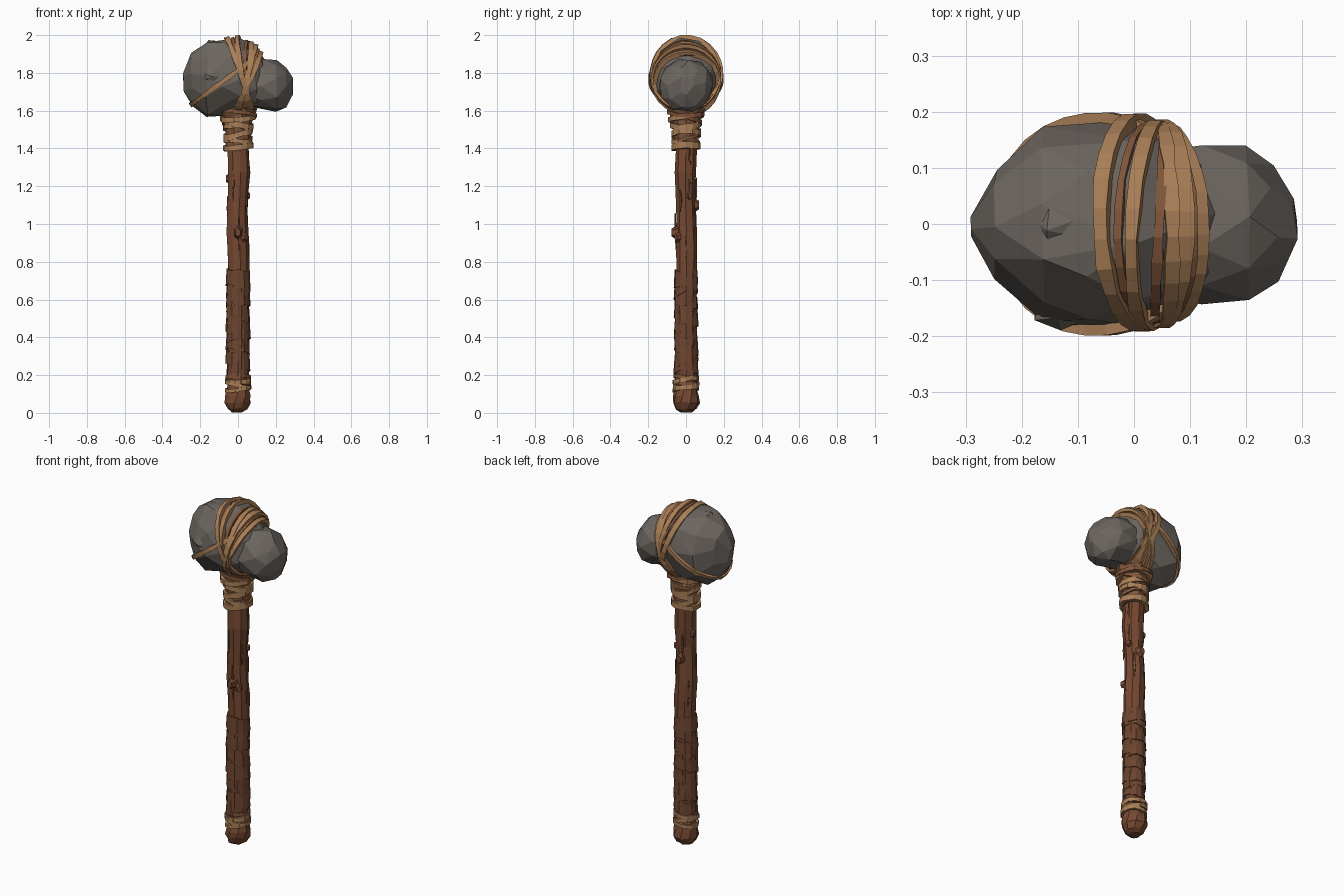
import bpy, bmesh, math, random
from mathutils import Vector
from mathutils.bvhtree import BVHTree

if "Cube" in bpy.data.objects:
    bpy.data.objects.remove(bpy.data.objects["Cube"])

random.seed(7)
TAU = math.tau


def material(name, rgb):
    m = bpy.data.materials.new(name)
    m.diffuse_color = (*rgb, 1)
    m.use_nodes = True
    m.node_tree.nodes["Principled BSDF"].inputs["Base Color"].default_value = m.diffuse_color
    return m


STONE = material("grey stone", (0.150, 0.132, 0.116))
WOOD = material("brown wood", (0.180, 0.066, 0.031))
LEATHER = material("dark leather", (0.150, 0.057, 0.028))
ROPE = material("tan hide strap", (0.400, 0.212, 0.095))
ROPE_DARK = material("dark hide strap", (0.215, 0.092, 0.042))


def jit(a):
    return random.uniform(-a, a)


def add_object(name, bm, mats):
    bmesh.ops.recalc_face_normals(bm, faces=bm.faces)
    me = bpy.data.meshes.new(name)
    bm.to_mesh(me)
    bm.free()
    for m in mats:
        me.materials.append(m)
    ob = bpy.data.objects.new(name, me)
    bpy.context.collection.objects.link(ob)
    return ob


def rock(name, rings, n, mat, jitter, flat=0.2):
    """Faceted hull of jittered rings (x, z, ry, rz) strung along x."""
    bm = bmesh.new()
    for i, (x, z, ry, rz) in enumerate(rings):
        for k in range(n):
            a = TAU * (k + 0.5 * (i % 2)) / n + jit(0.15)
            s = 1 - random.uniform(0, jitter)
            bm.verts.new((x + jit(0.008), math.cos(a) * ry * s, z + math.sin(a) * rz * s))
    r = bmesh.ops.convex_hull(bm, input=bm.verts)
    bmesh.ops.delete(bm, geom=[v for v in set(r["geom_interior"] + r["geom_unused"])
                               if isinstance(v, bmesh.types.BMVert)], context='VERTS')
    bmesh.ops.dissolve_limit(bm, angle_limit=flat, verts=bm.verts, edges=bm.edges)
    return add_object(name, bm, [mat])


def loft(name, rings, n, mat, jitter, twist=0.0):
    """Irregular upright tube through rings (z, radius, x, y)."""
    bm = bmesh.new()
    rows = []
    lobes = [1 + jit(0.06) for _ in range(n)]
    for i, (z, r, x, y) in enumerate(rings):
        row = []
        for k in range(n):
            a = TAU * k / n + twist * i
            s = r * lobes[k] * (1 + jit(jitter))
            row.append(bm.verts.new((x + math.cos(a) * s, y + math.sin(a) * s, z + jit(0.004))))
        rows.append(row)
    for a, b in zip(rows, rows[1:]):
        for k in range(n):
            bm.faces.new((a[k], a[(k + 1) % n], b[(k + 1) % n], b[k]))
    bm.faces.new(rows[0])
    bm.faces.new(rows[-1])
    return add_object(name, bm, [mat])


def strap(bm, pts, outs, sides, width, thick, mat, flare=0.0):
    """Closed flat band with a rectangular section."""
    rows = []
    for p, o, s in zip(pts, outs, sides):
        w = width * (1 + jit(0.18)) / 2
        rows.append([bm.verts.new(q) for q in (
            p - s * w - o * 0.012, p - s * w + o * (thick + flare),
            p + s * w + o * thick, p + s * w - o * 0.012)])
    for i, a in enumerate(rows):
        b = rows[(i + 1) % len(rows)]
        for k in range(4):
            f = bm.faces.new((a[k], a[(k + 1) % 4], b[(k + 1) % 4], b[k]))
            f.material_index = mat


def wrap(bm, z, r, tilt, direction, width, thick, mat=0, n=14, flare=0.0):
    """Tilted band around the handle."""
    pts, outs, sides = [], [], []
    for k in range(n):
        a = TAU * k / n
        o = Vector((math.cos(a), math.sin(a), 0))
        pts.append(o * (r + jit(0.003)) + Vector((0, 0, z + tilt * math.cos(a - direction) + jit(0.003))))
        outs.append(o)
        sides.append(Vector((0, 0, 1)))
    strap(bm, pts, outs, sides, width, thick, mat, flare)


# Stone head: big striking lobe and smaller rear lobe
big = rock("stone_head_large", [
    (-0.284, 1.75, 0.03, 0.05), (-0.245, 1.765, 0.105, 0.145), (-0.165, 1.768, 0.178, 0.208),
    (-0.08, 1.778, 0.190, 0.212), (0.01, 1.785, 0.190, 0.205), (0.09, 1.775, 0.160, 0.170),
    (0.14, 1.76, 0.11, 0.11)], 10, STONE, 0.06)
small = rock("stone_head_small", [
    (0.02, 1.75, 0.13, 0.13), (0.12, 1.745, 0.148, 0.138), (0.205, 1.727, 0.146, 0.145),
    (0.25, 1.722, 0.108, 0.112), (0.284, 1.735, 0.045, 0.05)], 9, STONE, 0.05)
# Chips standing proud of the large lobe
rock("stone_chip_top", [(-0.18, 1.93, 0.02, 0.02), (-0.15, 1.94, 0.05, 0.035),
                        (-0.10, 1.95, 0.03, 0.02)], 5, STONE, 0.1)
chip = rock("stone_chip_front", [(-0.04, 0, 0.015, 0.02), (0, 0, 0.03, 0.045),
                                 (0.05, 0, 0.01, 0.02)], 5, STONE, 0.1)
chip.location = (-0.13, -0.16, 1.78)

# Surface tree used to lay the straps onto the stone
bm = bmesh.new()
bm.from_mesh(big.data)
bm.from_mesh(small.data)
tree = BVHTree.FromBMesh(bm)
bm.free()


def head_loop(bm, center, u, v, width, thick, mat, n=26, lift=0.002):
    """Strap pulled tight round the head in the plane of u and v."""
    center, u, v = Vector(center), Vector(u).normalized(), Vector(v).normalized()
    dirs = [u * math.cos(TAU * k / n) + v * math.sin(TAU * k / n) for k in range(n)]
    rad = []
    for d in dirs:
        hit = tree.ray_cast(center + d, -d)
        rad.append((hit[0] - center).length if hit[0] else 0.15)
    for _ in range(4):
        rad = [max(r, (rad[i - 1] + rad[(i + 1) % n]) / 2) for i, r in enumerate(rad)]
    pts = [center + d * (r + lift) for d, r in zip(dirs, rad)]
    strap(bm, pts, dirs, [u.cross(v).normalized()] * n, width, thick, mat)


# Crossing straps over the head: (x at top, x at bottom, width, thickness, colour)
bm = bmesh.new()
for top, low, w, t, m in [(-0.055, 0.085, 0.026, 0.012, 0), (-0.025, 0.095, 0.014, 0.005, 1),
                          (0.0, 0.07, 0.024, 0.012, 0), (0.045, 0.05, 0.018, 0.006, 1),
                          (0.07, 0.03, 0.024, 0.014, 0), (0.10, 0.0, 0.026, 0.016, 0),
                          (0.12, -0.01, 0.018, 0.008, 1), (0.15, -0.03, 0.026, 0.012, 0)]:
    head_loop(bm, ((top + low) / 2, 0, 1.775), (jit(0.06), 1, 0),
              ((top - low) / 2, 0, 0.2), w, t, m)
# Long diagonal strap round the large lobe
head_loop(bm, (-0.08, 0, 1.755), (0, 1, 0), (0.34, 0, 0.25), 0.024, 0.008, 0)
add_object("head_straps", bm, [ROPE, ROPE_DARK])

# Wooden handle, slightly crooked
rings = []
for i in range(15):
    z = 0.12 + i * 0.105
    rings.append((z, 0.056 + jit(0.003), 0.004 * math.sin(i * 1.3), 0.004 * math.cos(i * 0.9)))
loft("handle", rings, 9, WOOD, 0.05)
# Rounded butt
loft("handle_butt", [(0.006, 0.032, -0.005, 0), (0.02, 0.054, -0.004, 0), (0.055, 0.071, -0.003, 0),
                     (0.09, 0.068, 0, 0), (0.15, 0.055, 0, 0)], 9, WOOD, 0.05, 0.15)
# Knots and twig stubs
for i, (ang, z, r, out) in enumerate([(-90, 0.955, 0.028, 0.078), (90, 1.10, 0.030, 0.070),
                                      (-50, 0.93, 0.024, 0.070), (170, 1.24, 0.024, 0.064),
                                      (20, 1.15, 0.022, 0.064)]):
    d = Vector((math.cos(math.radians(ang)), math.sin(math.radians(ang)), 0))
    bm = bmesh.new()
    bmesh.ops.create_cone(bm, cap_ends=True, segments=6, radius1=r, radius2=r * 0.5, depth=0.04)
    for v in bm.verts:
        v.co.y *= 1.5
    ob = add_object(f"knot_{i + 1}", bm, [WOOD])
    ob.rotation_euler = d.to_track_quat('Z', 'Y').to_euler()
    ob.location = d * (out - 0.02) + Vector((0, 0, z))
# Split bark ridges
for i in range(9):
    a, z, h = i * 2.4, 0.85 + 0.055 * i, random.uniform(0.05, 0.11)
    bark = rock(f"bark_ridge_{i + 1}", [(-h, 0, 0.004, 0.004), (0, 0, 0.010, 0.007),
                                        (h, 0, 0.003, 0.003)], 4, WOOD, 0.1)
    bark.rotation_euler = (0, math.pi / 2 + jit(0.03), a)
    bark.location = (0.055 * math.cos(a), 0.055 * math.sin(a), z)

# Leather grip: overlapping tilted wraps
loft("grip_core", [(0.17 + 0.04 * i, 0.060 + jit(0.002), 0, 0) for i in range(15)],
     10, LEATHER, 0.04)
bm = bmesh.new()
for i in range(9):
    wrap(bm, 0.235 + i * 0.06, 0.057, 0.006 if i == 8 else random.uniform(0.012, 0.03),
         i * 1.9, 0.085 if i == 8 else 0.07, 0.003, 0, 12, 0.005)
add_object("grip_wraps", bm, [LEATHER])

# Strap binding above the butt
bm = bmesh.new()
for z, tilt, d, m in [(0.125, 0.01, 0.5, 0), (0.15, 0.016, 2.8, 0), (0.16, 0.006, 4.0, 1),
                      (0.175, 0.012, 1.2, 0), (0.188, 0.010, 5.0, 1)]:
    wrap(bm, z, 0.062, tilt, d, 0.02, 0.008 - 0.003 * m, m)
add_object("butt_binding", bm, [ROPE, ROPE_DARK])

# Collar binding below the head
loft("collar_core", [(1.40, 0.066, 0, 0), (1.48, 0.067, 0, 0), (1.55, 0.075, 0, 0),
                     (1.60, 0.098, 0, 0), (1.66, 0.11, 0, 0)], 10, ROPE_DARK, 0.04)
bm = bmesh.new()
for z, r, tilt, d, w, m in [(1.408, 0.070, 0.008, 0.3, 0.028, 0), (1.435, 0.068, 0.012, 3.6, 0.024, 0),
                            (1.455, 0.068, 0.020, 1.7, 0.02, 1), (1.475, 0.070, 0.018, 0.2, 0.03, 0),
                            (1.505, 0.070, 0.016, 4.4, 0.024, 0), (1.53, 0.074, 0.016, 2.9, 0.028, 0),
                            (1.55, 0.078, 0.022, 5.6, 0.022, 1), (1.565, 0.086, 0.016, 1.2, 0.026, 0),
                            (1.59, 0.095, 0.014, 3.3, 0.022, 1)]:
    wrap(bm, z, r, tilt, d, w, 0.010 - 0.003 * m, m)
add_object("collar_binding", bm, [ROPE, ROPE_DARK])
